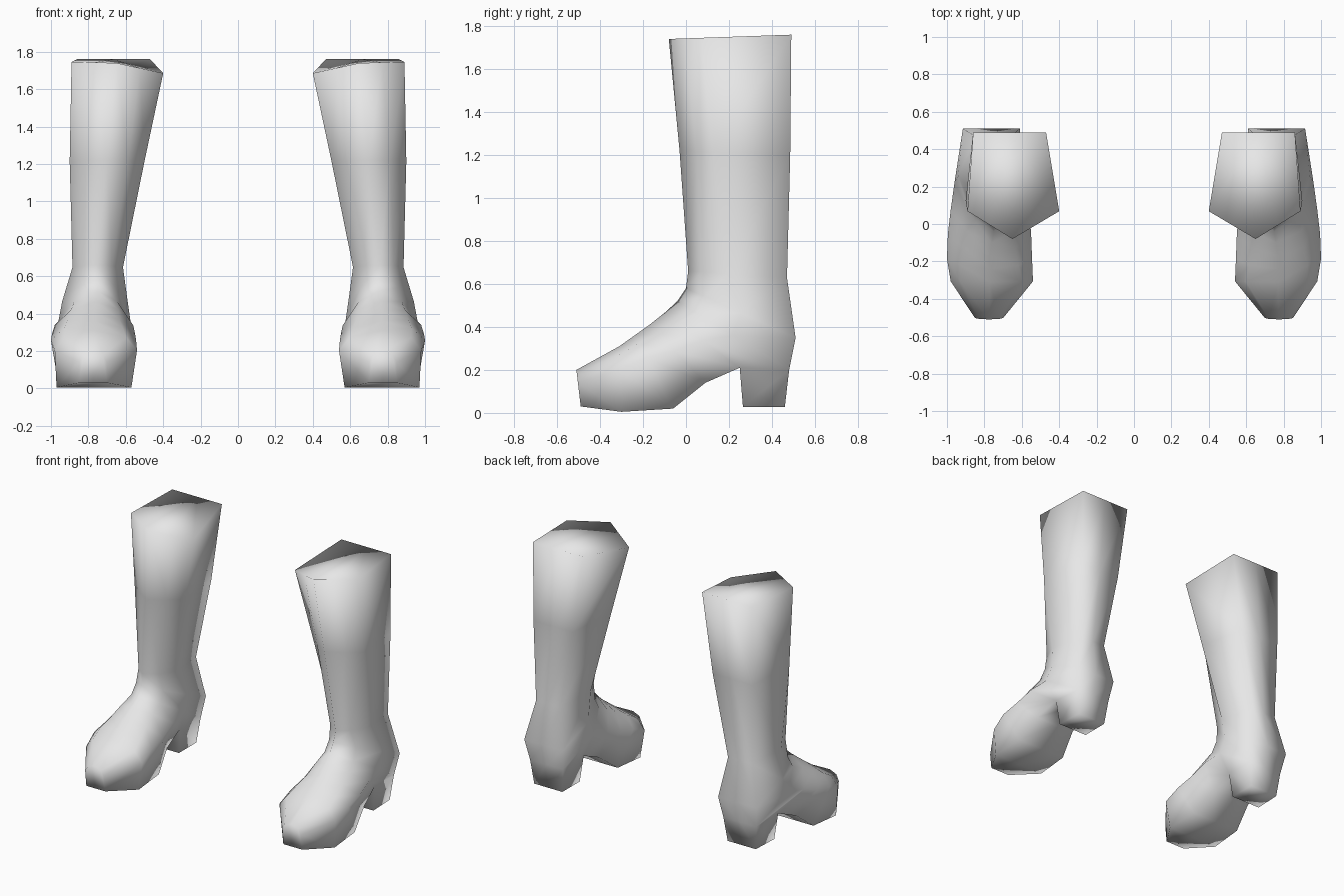
import bpy, bmesh
from mathutils import Vector

cube = bpy.data.objects.get("Cube")
if cube:
    bpy.data.objects.remove(cube, do_unlink=True)

# Single light grey material
grey = bpy.data.materials.new("light_grey")
grey.use_nodes = True
colour = (0.8, 0.8, 0.8, 1.0)
grey.diffuse_color = colour
grey.node_tree.nodes["Principled BSDF"].inputs["Base Color"].default_value = colour

# Cross-sections from shaft top to toe, fanning round the ankle:
# front y, z | back y, z | ridge x, inner x, outer x | back inner x, back outer x | side position | fullness
SECTIONS = [
    (-.08, 1.74, .49, 1.76, .65, .40, .89, .47, .86, .26, .50),
    (-.03, 1.22, .485, 1.2, .70, .50, .90, .55, .86, .30, .56),
    (.01, .66, .47, .63, .76, .615, .885, .66, .85, .40, .60),
    (.00, .58, .51, .35, .75, .59, .94, .61, .915, .50, .60),
    (-.04, .52, .48, .20, .75, .575, .96, .63, .89, .50, .60),
    (-.10, .465, .25, .21, .76, .56, .98, .63, .90, .50, .60),
    (-.17, .41, .09, .14, .77, .55, .995, .62, .93, .45, .62),
    (-.24, .36, -.06, .02, .77, .545, 1.0, .58, .96, .30, .68),
    (-.31, .31, -.30, .005, .77, .54, .98, .57, .97, .35, .75),
    (-.51, .20, -.49, .03, .775, .70, .85, .70, .85, .35, .70),
]


def section_points(s):
    fy, fz, by, bz, xr, xi, xo, bi, bo, side, full = s
    shoulder = side * 0.5 if full < 0.6 else side * 0.35
    loop = [(xr, 0), (xr + (xi - xr) * full, shoulder), (xi, side), (bi, 1),
            ((bi + bo) / 2, 1), (bo, 1), (xo, side), (xr + (xo - xr) * full, shoulder)]
    return [Vector((x, fy + (by - fy) * t, fz + (bz - fz) * t)) for x, t in loop]


def make_boot(name, mirror):
    bm = bmesh.new()
    rings = [[bm.verts.new(p) for p in section_points(s)] for s in SECTIONS]
    rings[0][2].co.z -= 0.06      # top edge dips on the inner side
    rings[0][1].co.z -= 0.03
    n = len(rings[0])
    heel_faces = []
    for i, (a, b) in enumerate(zip(rings, rings[1:])):
        for k in range(n):
            f = bm.faces.new((a[k], a[(k + 1) % n], b[(k + 1) % n], b[k]))
            if i == 4 and k in (3, 4):
                heel_faces.append(f)
    top = bm.faces.new(rings[0])
    toe = bm.faces.new(rings[-1])
    bmesh.ops.triangulate(bm, faces=[top, toe])

    # Block heel pulled down from under the back of the foot
    ext = bmesh.ops.extrude_face_region(bm, geom=heel_faces)
    bmesh.ops.delete(bm, geom=heel_faces, context='FACES_ONLY')
    for v in ext["geom"]:
        if isinstance(v, bmesh.types.BMVert):
            v.co.z = 0.028
            v.co.y = 0.265 if v.co.y < 0.35 else 0.46
            v.co.x = 0.765 + (v.co.x - 0.765) * 0.85

    if mirror:
        for v in bm.verts:
            v.co.x *= -1
    bmesh.ops.recalc_face_normals(bm, faces=bm.faces)
    for f in bm.faces:
        f.smooth = True
    mesh = bpy.data.meshes.new(name)
    bm.to_mesh(mesh)
    bm.free()
    mesh.materials.append(grey)
    obj = bpy.data.objects.new(name, mesh)
    bpy.context.collection.objects.link(obj)


make_boot("left_boot", False)
make_boot("right_boot", True)
